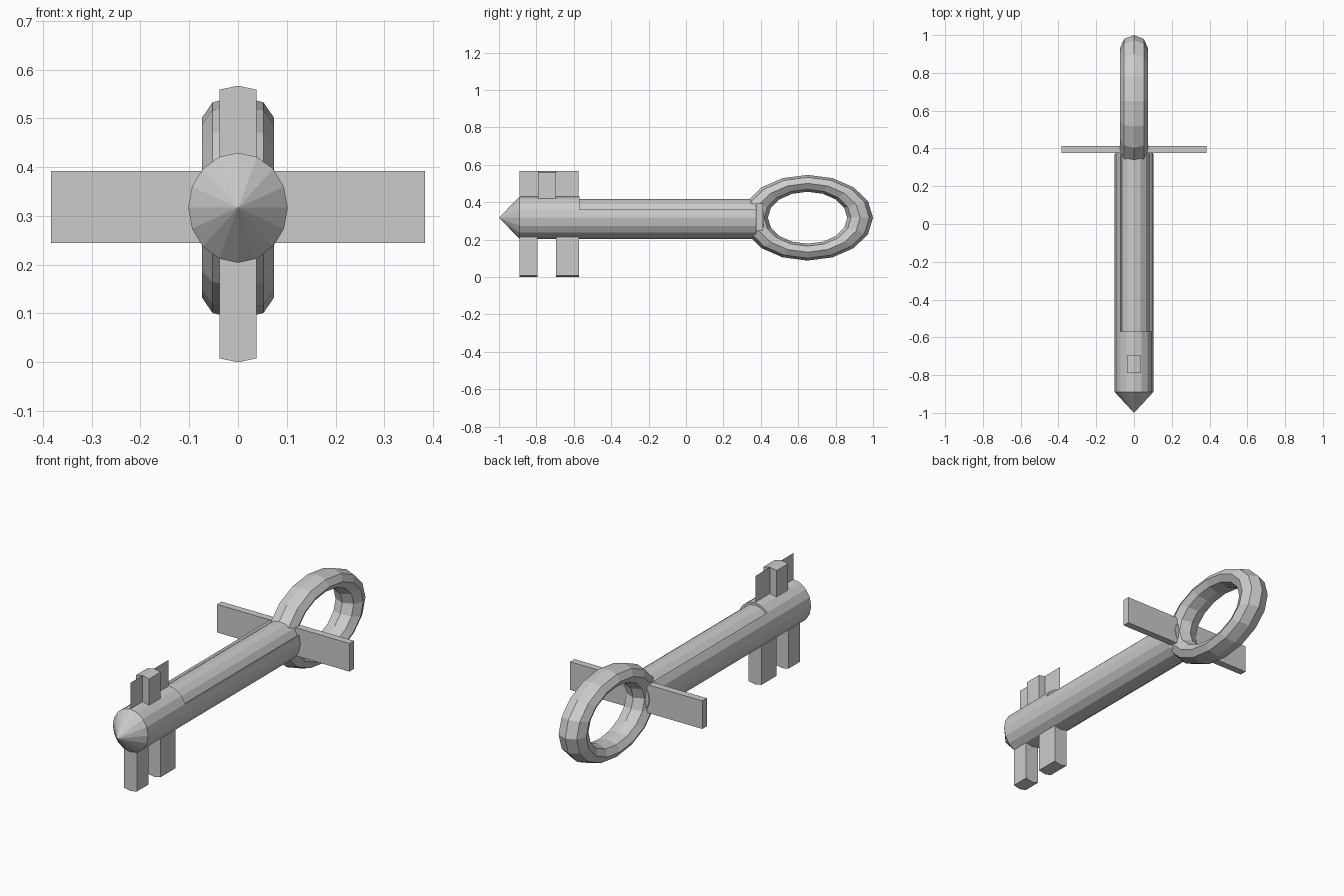
import bpy, bmesh, math

if "Cube" in bpy.data.objects:
    bpy.data.objects.remove(bpy.data.objects["Cube"])

ZC = 0.317            # height of the shaft axis
RX, RZ = 0.102, 0.1125


def finish(name, bm):
    bmesh.ops.remove_doubles(bm, verts=bm.verts, dist=1e-5)
    bmesh.ops.recalc_face_normals(bm, faces=bm.faces)
    me = bpy.data.meshes.new(name)
    bm.to_mesh(me)
    bm.free()
    ob = bpy.data.objects.new(name, me)
    bpy.context.collection.objects.link(ob)
    return ob


def loft(name, sections, closed=False):
    """Skin matching closed cross-sections; cap both ends unless closed."""
    bm = bmesh.new()
    rings = [[bm.verts.new(p) for p in s] for s in sections]
    n = len(rings[0])
    pairs = list(zip(rings, rings[1:]))
    if closed:
        pairs.append((rings[-1], rings[0]))
    else:
        bm.faces.new(rings[-1])
    for a, b in pairs:
        for i in range(n):
            j = (i + 1) % n
            bm.faces.new((a[i], a[j], b[j], b[i]))
    return finish(name, bm)


# Shaft: 16 sides, pointed tip, upper faces recessed behind the bit
def shaft_section(y, size, recess=1.0):
    steps = [(k, recess) for k in range(-2, 4)] + [(k, 1.0) for k in range(3, 15)]
    pts = []
    for k, f in steps:
        a = k * math.tau / 16
        pts.append((RX * size * f * math.sin(a), y, ZC + RZ * size * f * math.cos(a)))
    return pts


loft("shaft", [
    shaft_section(-1.0, 0.0),
    shaft_section(-0.89, 1.0),
    shaft_section(-0.57, 1.0),
    shaft_section(-0.57, 1.0, 0.89),
    shaft_section(0.37, 1.0, 0.89),
    shaft_section(0.415, 0.75, 0.89),
])


# Key teeth: ridged pegs growing out of the shaft
def peg(name, y0, y1, z_edge, z_ridge):
    prof = [(-0.038, ZC), (0.038, ZC), (0.038, z_edge), (0, z_ridge), (-0.038, z_edge)]
    ob = loft(name, [[(x, y, z) for x, z in prof] for y in (y0, y1)])
    bm = bmesh.new()
    bm.from_mesh(ob.data)
    bmesh.ops.holes_fill(bm, edges=bm.edges)
    bmesh.ops.recalc_face_normals(bm, faces=bm.faces)
    bm.to_mesh(ob.data)
    bm.free()


peg("lower_tooth_front", -0.89, -0.795, 0.008, 0.0)
peg("lower_tooth_rear", -0.695, -0.572, 0.008, 0.0)
peg("upper_tooth", -0.79, -0.695, 0.559, 0.567)

# Thin fin running through the upper tooth
bm = bmesh.new()
bm.faces.new([bm.verts.new((0, y, z)) for y, z in
              ((-0.89, 0.42), (-0.575, 0.42), (-0.575, 0.567), (-0.89, 0.567))])
finish("upper_fin", bm)

# Cross bar
bm = bmesh.new()
bmesh.ops.create_cube(bm, size=1)
bmesh.ops.scale(bm, vec=(0.766, 0.037, 0.147), verts=bm.verts)
bmesh.ops.translate(bm, vec=(0, 0.3935, 0.3185), verts=bm.verts)
finish("cross_bar", bm)


# Oval bow: squashed low-poly torus
def bow_section(a):
    pts = []
    for j in range(8):
        b = j * math.tau / 8
        r = 1 + 0.245 * math.cos(b)
        pts.append((0.074 * math.sin(b),
                    0.65 + 0.281 * r * math.cos(a),
                    ZC + 0.184 * r * math.sin(a)))
    return pts


loft("bow_ring", [bow_section(i * math.tau / 16) for i in range(16)], closed=True)
